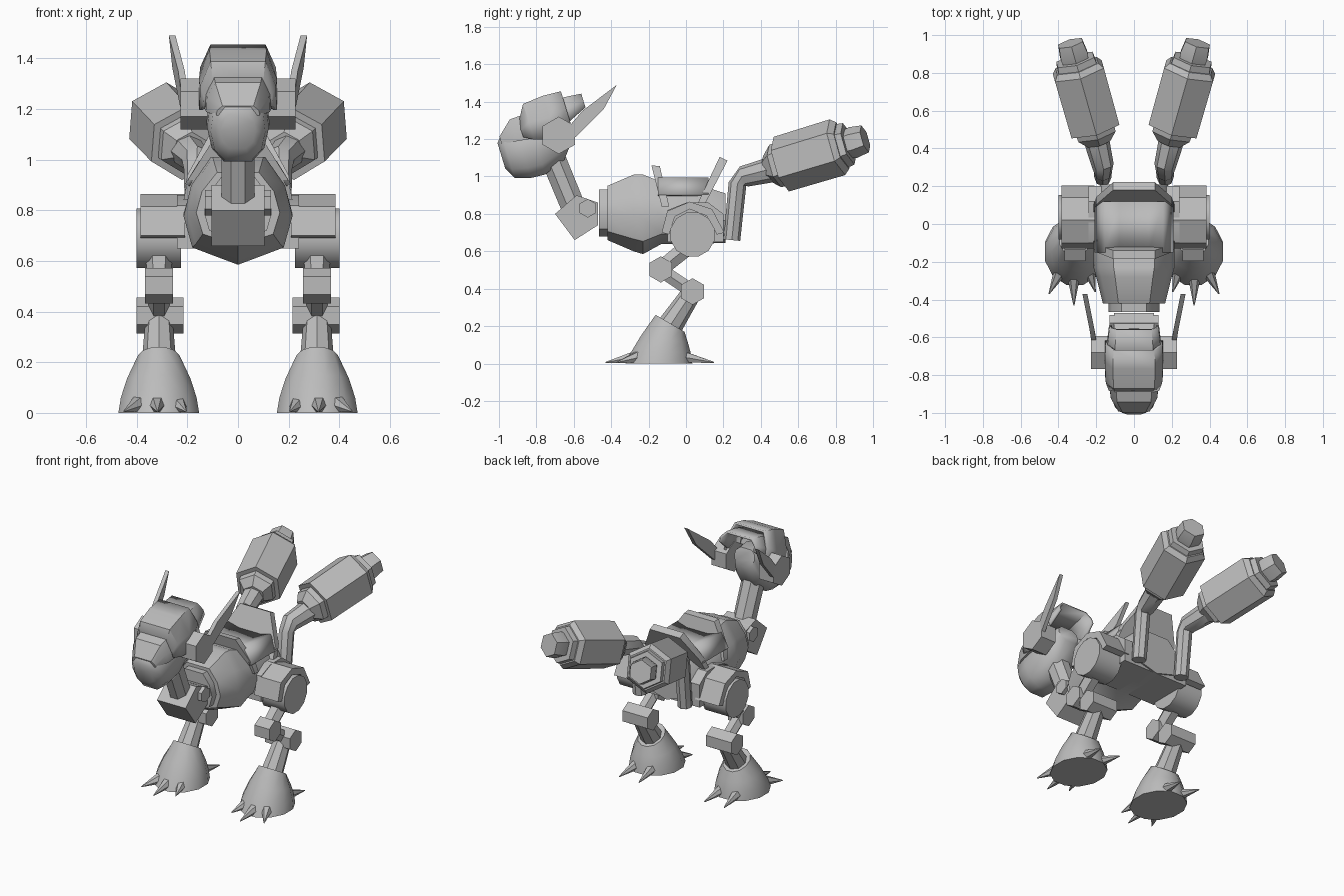
import bpy, bmesh, math
from mathutils import Vector

if "Cube" in bpy.data.objects:
    bpy.data.objects.remove(bpy.data.objects["Cube"])

grey = bpy.data.materials.new("plain grey")
grey.diffuse_color = (0.5, 0.5, 0.5, 1)
grey.use_nodes = True
grey.node_tree.nodes["Principled BSDF"].inputs["Base Color"].default_value = grey.diffuse_color


def loft(name, rings, mirror=False, caps=True, closed=True, thick=0, angle=35):
    """Skin a list of equal-length rings of points."""
    bm = bmesh.new()
    rows = [[bm.verts.new(p) for p in r] for r in rings]
    n = len(rows[0])
    for a, b in zip(rows, rows[1:]):
        for i in range(n if closed else n - 1):
            j = (i + 1) % n
            bm.faces.new((a[i], a[j], b[j], b[i]))
    if caps:
        bm.faces.new(rows[0])
        bm.faces.new(rows[-1])
    bmesh.ops.recalc_face_normals(bm, faces=bm.faces)
    me = bpy.data.meshes.new(name)
    bm.to_mesh(me)
    bm.free()
    me.materials.append(grey)
    ob = bpy.data.objects.new(name, me)
    bpy.context.collection.objects.link(ob)
    if thick:
        m = ob.modifiers.new("thickness", 'SOLIDIFY')
        m.thickness, m.offset = thick, 0
    if mirror:
        ob.modifiers.new("mirror", 'MIRROR')
    bpy.ops.object.select_all(action='DESELECT')
    ob.select_set(True)
    bpy.context.view_layer.objects.active = ob
    bpy.ops.object.shade_smooth_by_angle(angle=math.radians(angle))
    return ob


def prism(name, profile, x0, x1, **kw):
    """Extrude a (y, z) profile along x."""
    return loft(name, [[(x, y, z) for y, z in profile] for x in (x0, x1)], **kw)


def disc(y, z, r, n=6, turn=90):
    return [(y + r * math.cos(math.radians(turn) + i * math.tau / n),
             z + r * math.sin(math.radians(turn) + i * math.tau / n)) for i in range(n)]


def tube(name, path, radii, n=8, turn=0.0, **kw):
    """Round bar through path points, one radius per point."""
    pts = [Vector(p) for p in path]
    rings = []
    for i, p in enumerate(pts):
        d = (pts[min(i + 1, len(pts) - 1)] - pts[max(i - 1, 0)]).normalized()
        side = Vector((0, 0, 1)).cross(d)
        side = side.normalized() if side.length > 0.05 else Vector((1, 0, 0))
        if side.x > 0:
            side = -side
        up = d.cross(side)
        rings.append([p + radii[i] * (side * math.cos(turn + k * math.tau / n)
                                      + up * math.sin(turn + k * math.tau / n)) for k in range(n)])
    return loft(name, rings, **kw)


def section(half, w, top, bot):
    """Symmetric (x, height) outline from half-outline fractions, top to bottom."""
    right = [(fx * w, bot + t * (top - bot)) for fx, t in half]
    return right + [(-x, h) for x, h in reversed(right) if abs(x) > 1e-6]


# ---- body ----
HULL = [(0.5, 1), (0.86, 0.74), (1, 0.45), (0.84, 0.16), (0, 0)]
BELLY = [(-0.42, .165, .95, .66), (-0.28, .20, 1.01, .60), (-0.23, .215, 1.01, .585),
         (-0.13, .215, 0.97, .64), (0.05, .215, 0.96, .64), (0.21, .18, .91, .645)]
loft("body", [[(x, y, z) for x, z in section(HULL, w, t, b)] for y, w, t, b in BELLY])
loft("chest_collar", [[(x, y, z) for x, z in section(HULL, .135, .93, .68)] for y in (-0.465, -0.40)])
prism("hip_axle", [(-0.1, .65), (-0.1, .82), (.0, .86), (.12, .86), (.2, .8), (.2, .65)], -0.24, 0.24)

# ---- saddle ----
STRAP = [(-0.215, 0), (-0.2, .35), (-0.11, 1), (0.11, 1), (0.2, .35), (0.215, 0)]


def saddle(name, low, high):
    inner, outer = ([(x, lo[0] + t * (hi[0] - lo[0]), lo[1] + t * (hi[1] - lo[1])) for x, t in STRAP]
                    for lo, hi in ((low[0], high[0]), (low[1], high[1])))
    loft(name, [inner, outer])


saddle("saddle_front", ((-0.13, .84), (-0.09, .84)), ((-0.185, 1.06), (-0.14, 1.055)))
saddle("saddle_back", ((.06, .85), (.10, .85)), ((.18, 1.105), (.222, 1.085)))
loft("saddle_seat", [[(x, y, z) for x, z in ((-.2, .90), (-.15, .985), (-.08, .965), (.08, .965), (.15, .985), (.2, .90))]
                     for y in (-0.15, 0.12)], caps=False, closed=False, thick=0.02)

# ---- legs ----
prism("hip_drum", disc(.035, .69, .122, 12, 15), .225, .40, mirror=True)
FENDER = [(-0.13, .70), (-0.10, .815), (.02, .865), (.14, .825), (.205, .70)]
prism("hip_fender", FENDER + [(.165, .69), (.11, .79), (.02, .825), (-.06, .785), (-.09, .69)],
      .21, .385, mirror=True)
tube("thigh", [(.312, .03, .64), (.312, -.13, .51)], [.052, .048], mirror=True, n=6)
prism("knee", disc(-.135, .503, .07), .257, .367, mirror=True)
tube("shank", [(.312, -.135, .50), (.312, .035, .385)], [.042, .042], mirror=True, n=6)
prism("ankle", disc(.035, .385, .071), .215, .40, mirror=True)
tube("shin", [(.312, .035, .385), (.312, -.10, .18)], [.052, .07], mirror=True, n=8)


def foot_ring(rx, ry, cy, z, slope=0.0):
    return [(.313 + rx * math.cos(a), cy + ry * math.sin(a), z + slope * math.sin(a))
            for a in (math.tau * (k + .5) / 12 for k in range(12))]


loft("foot", [foot_ring(.165, .185, -.145, 0), foot_ring(.155, .165, -.135, .06),
              foot_ring(.13, .13, -.115, .13, -.02), foot_ring(.085, .08, -.085, .215, -.047)], mirror=True)
CLAWS = [((.24, -.24), (.205, -.36)), ((.32, -.27), (.318, -.43)), ((.39, -.25), (.45, -.37)),
         ((.26, -.02), (.24, .15)), ((.365, -.02), (.385, .15))]
for i, (root, tip) in enumerate(CLAWS):
    tube(f"claw_{i + 1}", [(*root, .036), (*tip, .006)], [.036, .003], n=6, mirror=True)

# ---- rear arms and cannons ----
tube("arm", [(.165, .245, .66), (.165, .275, .96), (.165, .31, 1.0), (.20, .45, 1.035)],
     [.045, .048, .058, .068], mirror=True)
A, D = Vector((.19, .44, 1.045)), Vector((.15, .53, .16)).normalized()
HEX = math.pi / 6


def cannon(name, steps):
    tube(name, [A + D * s for s, _ in steps], [r for _, r in steps], n=6, turn=HEX, mirror=True)


cannon("cannon_socket", [(-.01, .07), (.04, .118), (.12, .125)])
cannon("cannon_casing", [(.075, .152), (.40, .155), (.43, .13)])
cannon("cannon_collar", [(.40, .125), (.465, .115)])
cannon("cannon_muzzle", [(.44, .075), (.49, .085), (.56, .075)])

# ---- neck ----
prism("neck_base", [(-.70, .80), (-.585, .90), (-.47, .86), (-.47, .74), (-.595, .66)], -.105, .105)
prism("neck_axle", disc(-.525, .83, .05), -.13, .13)
tube("neck", [(0, -.60, .83), (0, -.72, 1.12)], [.07, .072], turn=math.pi / 8)

# ---- head, built along an axis tilted up toward the back ----
C, S = math.cos(.297), math.sin(.297)


def head_point(x, u, v):
    return (x, -0.8 + u * C - v * S, 1.2 + u * S + v * C)


def head_part(name, half, steps, **kw):
    loft(name, [[head_point(x, u, v) for x, v in section(half, w, t, b)] for u, w, t, b in steps], **kw)


ROUND = [(.55, 1), (.92, .78), (1, .5), (.85, .2), (.45, 0)]
ARCH = [(1, 0), (.98, .5), (.72, 1)]
head_part("muzzle", ROUND, [(-.205, .07, .04, -.10), (-.172, .108, .08, -.165), (-.09, .122, .09, -.19),
                            (-.01, .125, .09, -.195), (.11, .115, .09, -.15), (.2, .075, .07, -.04)], angle=50)
head_part("visor", ARCH, [(-.185, .085, .07, .03), (-.105, .125, .142, .02), (.05, .14, .15, .0)])
# open shells over the skull
shell = dict(caps=False, closed=False, thick=.015)
head_part("helmet_front", ARCH, [(-.062, .13, .105, .03), (-.01, .145, .195, .0), (.10, .15, .205, -.03),
                                 (.20, .145, .20, .02)], **shell)
head_part("helmet_back", ARCH, [(.08, .13, .165, .03), (.2, .135, .165, .04), (.30, .125, .155, .085)], **shell)
prism("ear_disc", disc(-.68, 1.22, .10), .12, .228, mirror=True)
# leaf-shaped horns
HORN = [(-.64, 1.25), (-.555, 1.35), (-.37, 1.49), (-.44, 1.36), (-.59, 1.21)]
loft("horn", [[(.215 + off + .2 * max(0, y + .62), y, z) for y, z in HORN]
              for off in (-.018, .008)], mirror=True)
